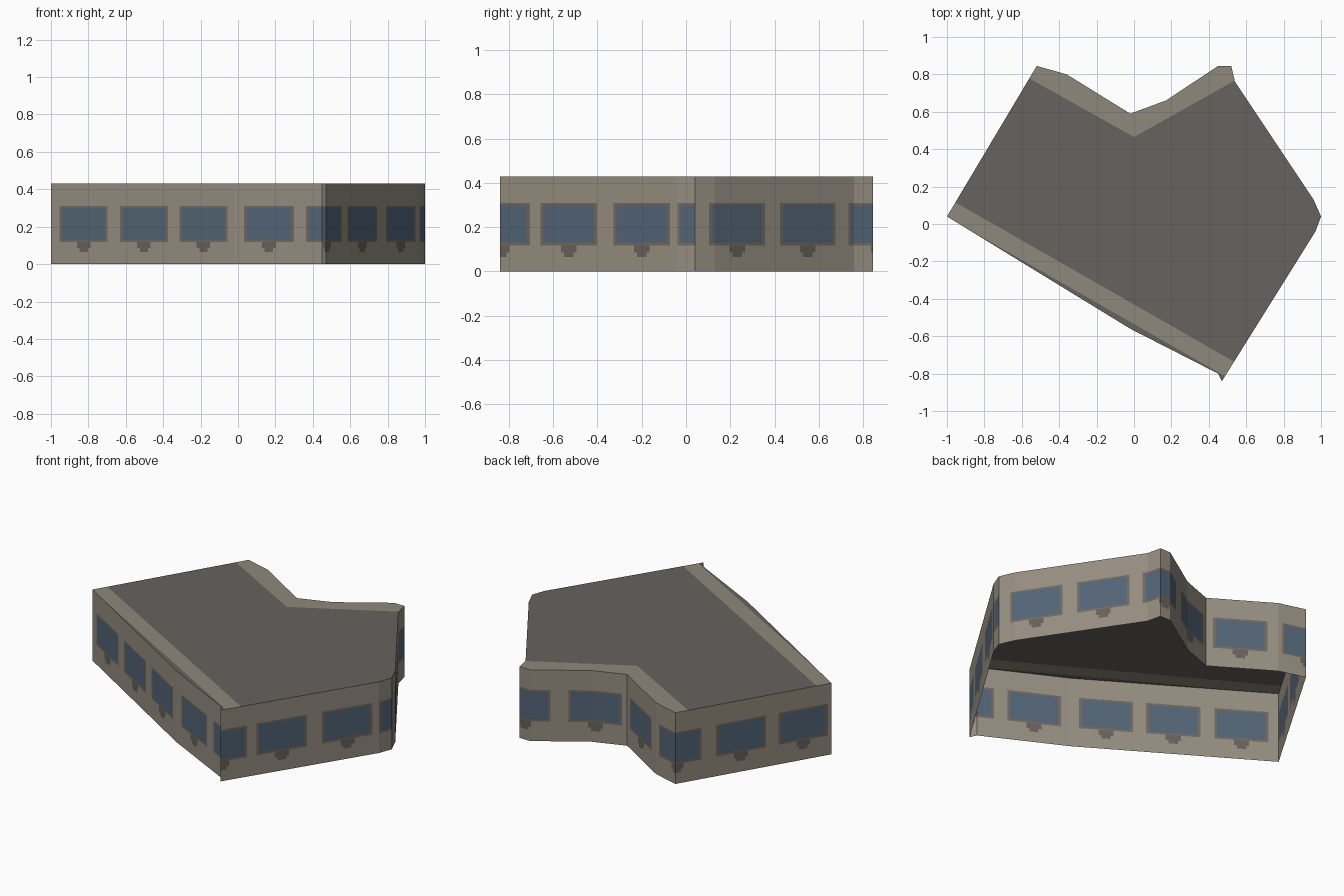
import bpy, bmesh
from mathutils import Vector

if "Cube" in bpy.data.objects:
    bpy.data.objects.remove(bpy.data.objects["Cube"])

HEIGHT = 0.43


def material(name, rgb):
    m = bpy.data.materials.new(name)
    lin = [((c / 255 + 0.055) / 1.055) ** 2.4 for c in rgb]
    m.diffuse_color = (*lin, 1)
    m.use_nodes = True
    m.node_tree.nodes["Principled BSDF"].inputs["Base Color"].default_value = m.diffuse_color
    return m


WALL = material("wall_tan", (149, 141, 128))
FRAME = material("frame_grey_brown", (113, 105, 96))
GLASS = material("window_blue", (83, 100, 118))
UNIT = material("vent_grey", (103, 97, 91))
ROOF = material("roof_grey", (102, 98, 95))
EDGE = material("roof_edge_tan", (141, 137, 124))


def make_object(name, bm, mats):
    me = bpy.data.meshes.new(name)
    bm.to_mesh(me)
    bm.free()
    for m in mats:
        me.materials.append(m)
    ob = bpy.data.objects.new(name, me)
    bpy.context.collection.objects.link(ob)
    return ob


# Building footprint, counter-clockwise from the right-hand corner
outline = [Vector(p) for p in [
    (1, .04), (.96, .13), (.54, .76), (.52, .845), (.45, .845), (.17, .66),
    (-.02, .59), (-.36, .80), (-.52, .845), (-1, .04), (-.02, -.56),
    (.45, -.80), (.47, -.84), (.97, -.04)]]
loop = outline + [outline[0]]
dist = [0.0]
for a, b in zip(loop, loop[1:]):
    dist.append(dist[-1] + (b - a).length)
total = dist[-1]


def along(s):
    for i in range(len(outline)):
        if s <= dist[i + 1] + 1e-6:
            t = (s - dist[i]) / (dist[i + 1] - dist[i])
            return loop[i].lerp(loop[i + 1], t)
    return loop[-1]


# Window centres measured along the footprint (some wrap round corners)
centres = [.22, .603, .975, 1.373, 1.74, 2.125, 2.51, 2.885, 3.259, 3.637,
           4.01, 4.411, 4.785, 5.142, 5.531, 5.87]
HALF_FRAME, HALF_GLASS, HALF_UNIT, HALF_UNIT_LOW = .150, .135, .042, .026
LEVELS = [0, .065, .085, .118, .13, .30, .31, HEIGHT]


def wall_material(s, z):
    d = min(abs(s - c) for c in centres)
    if .13 < z < .30 and d < HALF_GLASS:
        return 2
    if .118 < z < .31 and d < HALF_FRAME:
        return 1
    if .085 < z < .118 and d < HALF_UNIT or .065 < z < .085 and d < HALF_UNIT_LOW:
        return 3
    return 0


# Walls: one sheet, cut at every corner and window edge, open underneath
cuts = list(dist)
for c in centres:
    for h in (HALF_FRAME, HALF_GLASS, HALF_UNIT, HALF_UNIT_LOW):
        cuts += [s for s in (c - h, c + h) if 0 < s < total]
cuts.sort()
cuts = [s for i, s in enumerate(cuts) if i == 0 or s - cuts[i - 1] > 1e-4]

bm = bmesh.new()
cols = []
for s in cuts[:-1]:
    p = along(s)
    cols.append([bm.verts.new((p.x, p.y, z)) for z in LEVELS])
cols.append(cols[0])
for i in range(len(cuts) - 1):
    for j in range(len(LEVELS) - 1):
        f = bm.faces.new((cols[i][j], cols[i + 1][j], cols[i + 1][j + 1], cols[i][j + 1]))
        f.material_index = wall_material((cuts[i] + cuts[i + 1]) / 2,
                                         (LEVELS[j] + LEVELS[j + 1]) / 2)
make_object("outer_walls", bm, [WALL, FRAME, GLASS, UNIT])

# Flat roof, cut along the borders of its tan edge bands
bm = bmesh.new()
bm.faces.new([bm.verts.new((p.x, p.y, HEIGHT)) for p in outline])
bmesh.ops.triangulate(bm, faces=bm.faces[:])
# each border: point on the line and slope
BACK, BACK_SLOPE = .465, .56
FRONT, OUTER, FRONT_SLOPE = -.43, -.535, -.572
for y0, slope in ((BACK, BACK_SLOPE), (BACK, -BACK_SLOPE),
                  (FRONT, FRONT_SLOPE), (OUTER, FRONT_SLOPE)):
    bmesh.ops.bisect_plane(bm, geom=bm.verts[:] + bm.edges[:] + bm.faces[:],
                           plane_co=(0, y0, HEIGHT), plane_no=(-slope, 1, 0), dist=1e-5)
for f in bm.faces:
    c = f.calc_center_median()
    front = OUTER < c.y - FRONT_SLOPE * c.x < FRONT
    back = c.y > BACK + BACK_SLOPE * abs(c.x)
    f.material_index = 1 if front or back else 0
    if f.normal.z < 0:
        f.normal_flip()
make_object("flat_roof", bm, [ROOF, EDGE])
